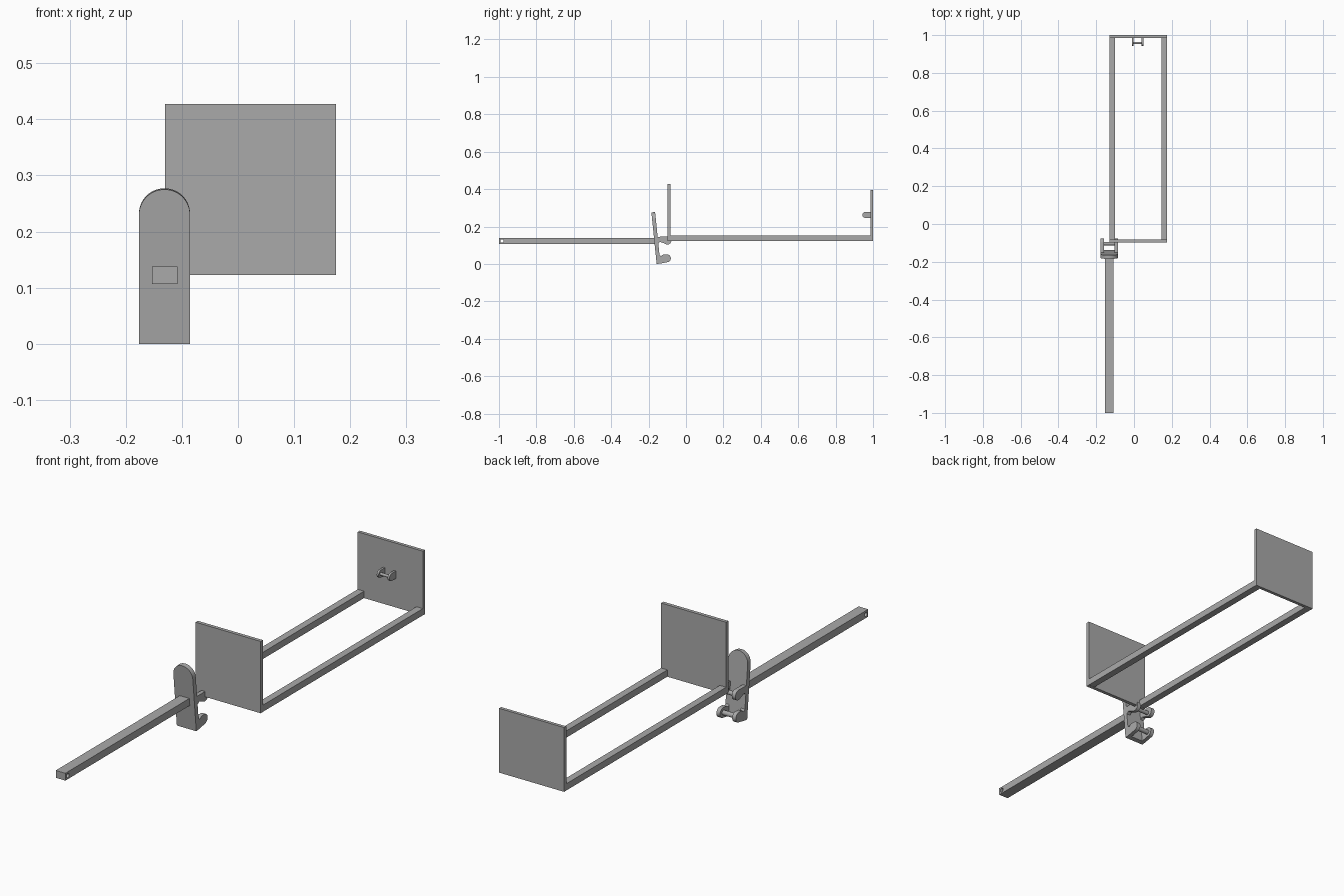
import bpy, bmesh, math
from mathutils import Matrix, Vector

if "Cube" in bpy.data.objects:
    bpy.data.objects.remove(bpy.data.objects["Cube"], do_unlink=True)

# Single matte grey
grey = bpy.data.materials.new("plain_grey")
grey.use_nodes = True
grey.diffuse_color = (0.4, 0.4, 0.4, 1)
grey.node_tree.nodes["Principled BSDF"].inputs["Base Color"].default_value = (0.4, 0.4, 0.4, 1)


def finish(name, bm, smooth=False):
    bmesh.ops.recalc_face_normals(bm, faces=bm.faces)
    me = bpy.data.meshes.new(name)
    bm.to_mesh(me)
    bm.free()
    me.materials.append(grey)
    ob = bpy.data.objects.new(name, me)
    bpy.context.collection.objects.link(ob)
    if smooth:
        bpy.ops.object.select_all(action='DESELECT')
        ob.select_set(True)
        bpy.context.view_layer.objects.active = ob
        bpy.ops.object.shade_smooth_by_angle(angle=math.radians(30))
    return ob


def box(name, x, y, z):
    bm = bmesh.new()
    bmesh.ops.create_cube(bm, size=1)
    for v in bm.verts:
        v.co = Vector([(r[0] + r[1]) / 2 + c * (r[1] - r[0]) for r, c in zip((x, y, z), v.co)])
    return finish(name, bm)


def prism(name, points, offset, matrix=None):
    """Extrude a closed outline of 3D points along an offset."""
    bm = bmesh.new()
    face = bm.faces.new([bm.verts.new(p) for p in points])
    ext = bmesh.ops.extrude_face_region(bm, geom=[face])
    bmesh.ops.translate(bm, vec=offset, verts=[v for v in ext["geom"] if isinstance(v, bmesh.types.BMVert)])
    if matrix:
        bmesh.ops.transform(bm, matrix=matrix, verts=bm.verts)
    return finish(name, bm, True)


def pin(name, x0, x1, y, z, r):
    bm = bmesh.new()
    m = Matrix.Translation(((x0 + x1) / 2, y, z)) @ Matrix.Rotation(math.pi / 2, 4, 'Y')
    bmesh.ops.create_cone(bm, cap_ends=True, segments=24, radius1=r, radius2=r, depth=x1 - x0, matrix=m)
    return finish(name, bm, True)


def arc(cx, cy, r, a0, a1, n=16):
    steps = [math.radians(a0 + (a1 - a0) * i / n) for i in range(n + 1)]
    return [(cx + r * math.cos(a), cy + r * math.sin(a)) for a in steps]


def fork(name, profile, x0, x1, width, pin_y, pin_z, pin_r):
    """Two matching cheeks from a (y, z) profile, joined by a cross pin."""
    for side, x in (("right", x0), ("left", x1 - width)):
        prism(f"{name}_{side}_cheek", [(x, y, z) for y, z in profile], (width, 0, 0))
    pin(f"{name}_pin", x0 + width / 2, x1 - width / 2, pin_y, pin_z, pin_r)


# Open frame: two end plates joined by two rails
X0, X1 = -0.13, 0.175
box("front_plate", (X0, X1), (-0.098, -0.083), (0.123, 0.427))
box("back_plate", (X0, X1), (0.986, 1.0), (0.123, 0.395))
for side, x in (("right", X0), ("left", X1 - 0.03)):
    box(f"{side}_rail", (x, x + 0.03), (-0.09, 0.99), (0.1235, 0.152))

# Fork on the inside of the back plate
fork("back_fork", [(0.988, 0.246)] + [(0.988, 0.278)] + arc(0.959, 0.262, 0.016, 90, 270),
     -0.011, 0.049, 0.009, 0.958, 0.262, 0.006)

# Long bar with a cross hole near its free end
bar = box("long_bar", (-0.153, -0.108), (-1.0, -0.155), (0.107, 0.138))
cutter = pin("bar_hole_cutter", -0.2, -0.06, -0.984, 0.1225, 0.009)
cutter.hide_render = True
cutter.hide_set(True)
cut = bar.modifiers.new("hole", 'BOOLEAN')
cut.operation = 'DIFFERENCE'
cut.solver = 'EXACT'
cut.object = cutter

# Tilted clip plate with a rounded top
CX, R = -0.131, 0.0455
outline = [(CX - R, 0), (CX + R, 0)] + arc(CX, 0.231, R, 0, 180, 28)
tilt = Matrix.Translation((0, -0.157, 0)) @ Matrix.Rotation(math.radians(5.8), 4, 'X')
prism("clip_plate", [(x, 0, z) for x, z in outline], (0, 0.02, 0), tilt)

# Upper and lower forks behind the clip plate
upper = [(-0.16, 0.145)] + [(-0.16, 0.108), (-0.15, 0.108), (-0.138, 0.118), (-0.122, 0.112)] \
    + arc(-0.099, 0.125, 0.021, 250, 450)
lower = [(-0.15, 0.058), (-0.153, 0.003), (-0.138, 0.002)] + arc(-0.102, 0.030, 0.021, 270, 450) \
    + [(-0.122, 0.050), (-0.135, 0.042)]
fork("upper_clip_fork", upper, CX - R, CX + R, 0.017, -0.104, 0.122, 0.009)
fork("lower_clip_fork", lower, CX - R, CX + R, 0.017, -0.104, 0.030, 0.010)
